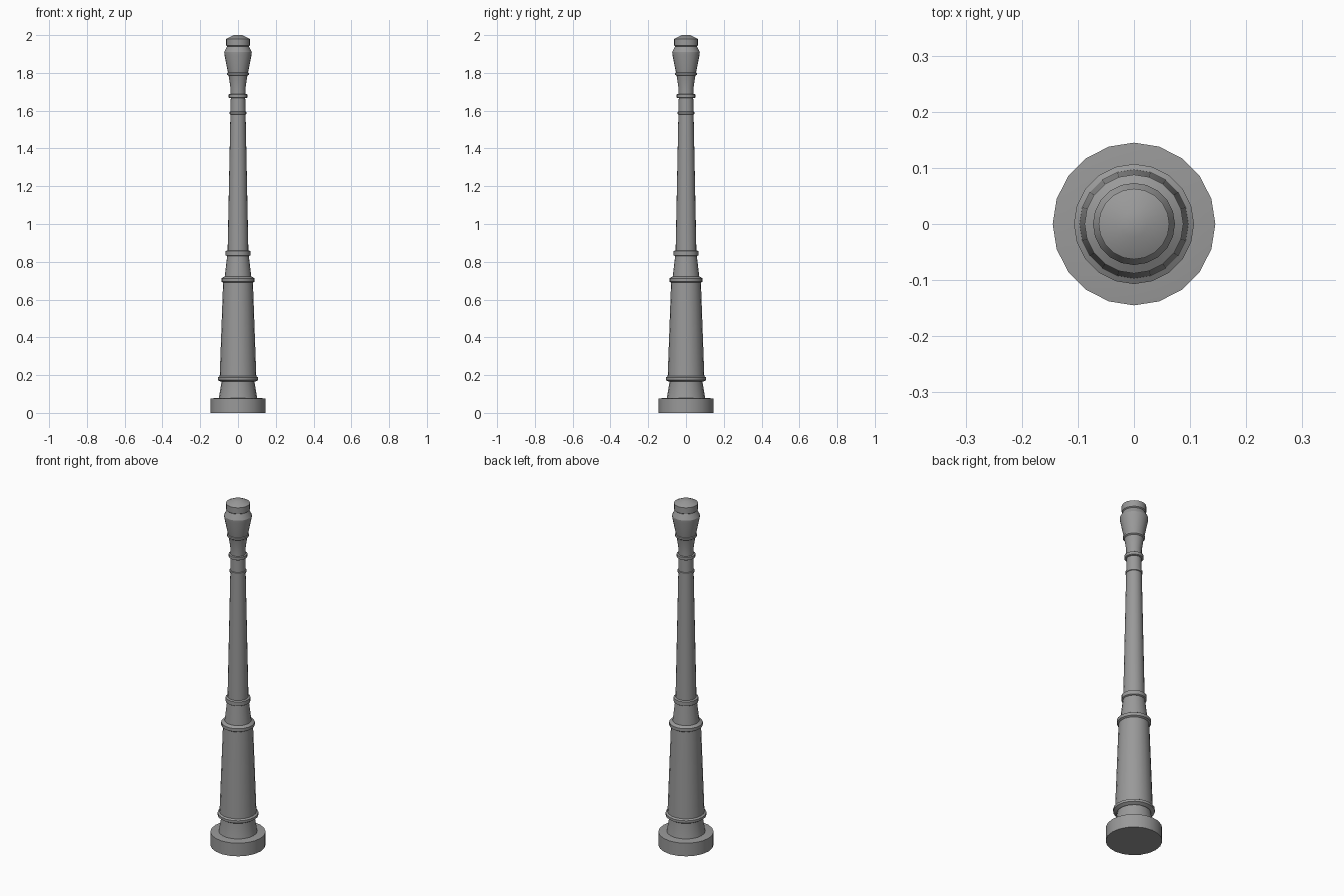
import bpy, bmesh, math

if "Cube" in bpy.data.objects:
    bpy.data.objects.remove(bpy.data.objects["Cube"])

SIDES = 20

# Dark cast-iron grey
iron = bpy.data.materials.new("iron")
iron.diffuse_color = (0.32, 0.32, 0.32, 1)
iron.use_nodes = True
iron.node_tree.nodes["Principled BSDF"].inputs["Base Color"].default_value = iron.diffuse_color

def lathe(name, profile):
    """Closed solid of revolution from (radius, height) points."""
    bm = bmesh.new()
    rings = []
    for r, z in profile:
        rings.append([bm.verts.new((r * math.cos(2 * math.pi * i / SIDES),
                                    r * math.sin(2 * math.pi * i / SIDES), z))
                      for i in range(SIDES)])
    for a, b in zip(rings, rings[1:]):
        for i in range(SIDES):
            j = (i + 1) % SIDES
            bm.faces.new((a[i], a[j], b[j], b[i]))
    bm.faces.new(rings[0][::-1])
    bm.faces.new(rings[-1])
    me = bpy.data.meshes.new(name)
    bm.to_mesh(me)
    bm.free()
    me.materials.append(iron)
    ob = bpy.data.objects.new(name, me)
    bpy.context.collection.objects.link(ob)
    bpy.ops.object.select_all(action='DESELECT')
    ob.select_set(True)
    bpy.context.view_layer.objects.active = ob
    bpy.ops.object.shade_smooth_by_angle(angle=math.radians(30))
    return ob

def collar(name, r, z0, z1, bevel):
    """Ring moulding with chamfered edges."""
    return lathe(name, [(r - bevel, z0), (r, z0 + bevel * 0.6),
                        (r, z1 - bevel * 0.6), (r - bevel, z1)])

# Base and lower body
lathe("plinth", [(0.145, 0), (0.145, 0.076), (0.105, 0.08)])
lathe("base_neck", [(0.102, 0.075), (0.087, 0.165), (0.087, 0.175)])
collar("lower_collar", 0.107, 0.165, 0.197, 0.015)
lathe("lower_column", [(0.097, 0.19), (0.079, 0.69)])
collar("middle_collar", 0.088, 0.685, 0.722, 0.016)

# Upper shaft
lathe("shaft_foot", [(0.071, 0.715), (0.057, 0.835)])
collar("shaft_collar", 0.065, 0.83, 0.86, 0.006)
lathe("shaft", [(0.055, 0.855), (0.040, 1.59), (0.038, 1.68)])
collar("thin_band", 0.044, 1.58, 1.595, 0.003)
collar("upper_band", 0.049, 1.668, 1.688, 0.003)

# Flared head and cap
lathe("head", [(0.040, 1.68), (0.040, 1.72), (0.047, 1.77), (0.050, 1.785), (0.057, 1.79),
               (0.057, 1.80), (0.053, 1.802), (0.072, 1.895), (0.073, 1.91),
               (0.055, 1.945)])
lathe("cap", [(0.057, 1.94), (0.063, 1.945), (0.063, 1.98), (0.023, 2.0)])
